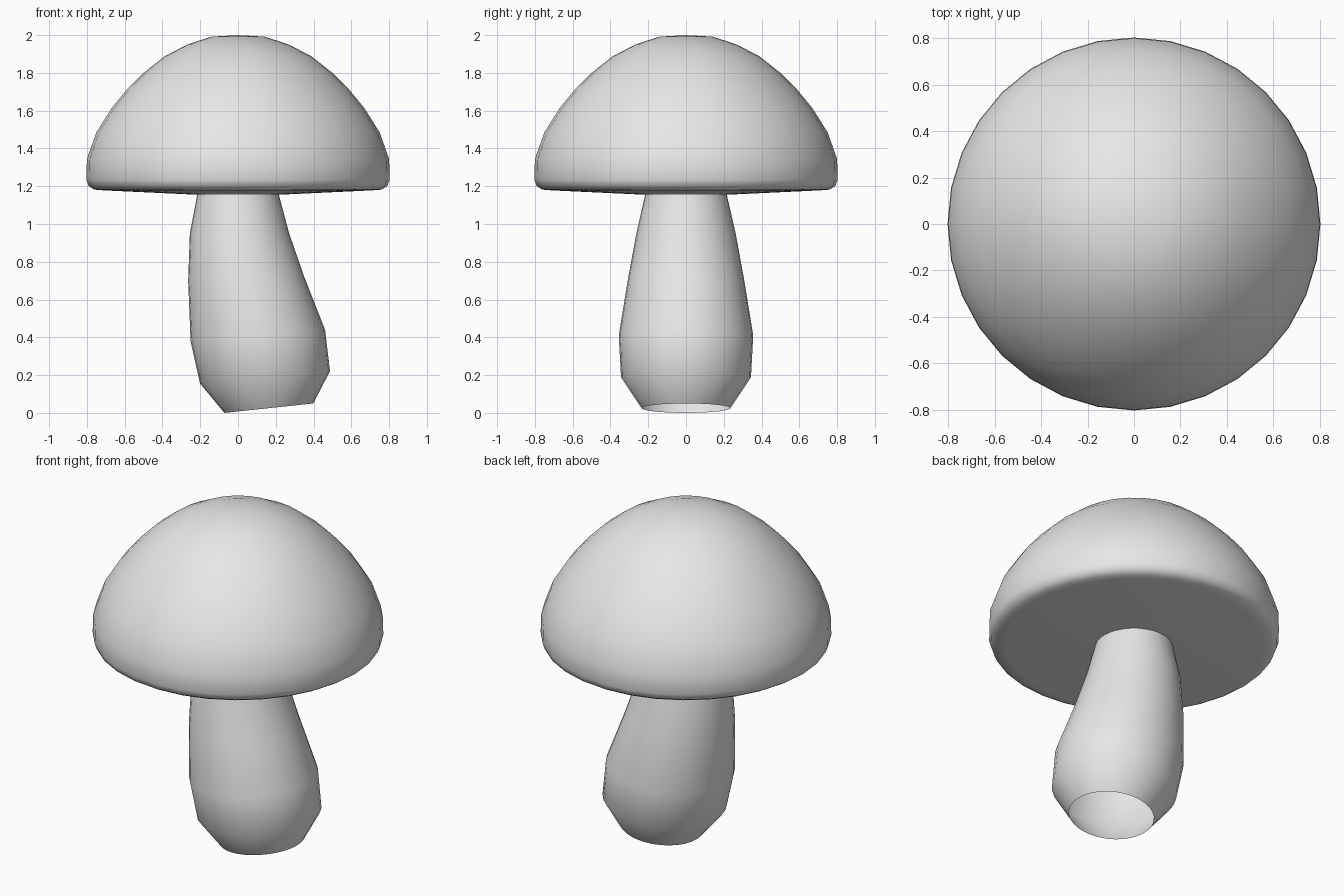
import bpy
import bmesh
import math

SIDES = 32

cube = bpy.data.objects.get("Cube")
if cube:
    bpy.data.objects.remove(cube, do_unlink=True)

grey = bpy.data.materials.new("light grey")
grey.use_nodes = True
grey.diffuse_color = (0.8, 0.8, 0.8, 1)
grey.node_tree.nodes["Principled BSDF"].inputs["Base Color"].default_value = (0.8, 0.8, 0.8, 1)


def loft(name, rings, top_z=None, bottom_z=None):
    """Skin rings of (centre x, centre z, radius, rise per unit x), top first."""
    bm = bmesh.new()
    loops = []
    for cx, cz, radius, rise in rings:
        loop = []
        for i in range(SIDES):
            a = math.tau * i / SIDES
            dx = radius * math.cos(a)
            loop.append(bm.verts.new((cx + dx, radius * math.sin(a), cz + dx * rise)))
        loops.append(loop)
    for upper, lower in zip(loops, loops[1:]):
        for i in range(SIDES):
            j = (i + 1) % SIDES
            bm.faces.new((upper[j], upper[i], lower[i], lower[j]))
    # Optional end fans
    if top_z is not None:
        tip = bm.verts.new((0, 0, top_z))
        for i in range(SIDES):
            bm.faces.new((loops[0][i], loops[0][(i + 1) % SIDES], tip))
    if bottom_z is not None:
        tip = bm.verts.new((0, 0, bottom_z))
        for i in range(SIDES):
            bm.faces.new((loops[-1][(i + 1) % SIDES], loops[-1][i], tip))
    mesh = bpy.data.meshes.new(name)
    bm.to_mesh(mesh)
    bm.free()
    mesh.materials.append(grey)
    obj = bpy.data.objects.new(name, mesh)
    bpy.context.collection.objects.link(obj)
    bpy.ops.object.select_all(action="DESELECT")
    obj.select_set(True)
    bpy.context.view_layer.objects.active = obj
    bpy.ops.object.shade_smooth_by_angle(angle=math.radians(60))
    return obj


# Domed cap with a rounded rim and shallow underside
cap_profile = [
    (0.14, 1.992), (0.265, 1.952), (0.39, 1.887), (0.50, 1.80), (0.59, 1.71),
    (0.67, 1.612), (0.75, 1.485), (0.80, 1.345), (0.803, 1.235),
    (0.79, 1.20), (0.76, 1.182), (0.71, 1.178), (0.22, 1.155),
]
loft("cap", [(0, z, r, 0) for r, z in cap_profile], top_z=2.0, bottom_z=1.155)

# Leaning stem, swollen near the foot and open at the tilted base
loft("stem", [
    (0.0, 1.16, 0.215, 0),
    (0.008, 0.95, 0.263, 0.0),
    (0.043, 0.71, 0.307, 0.04),
    (0.105, 0.41, 0.356, 0.085),
    (0.143, 0.188, 0.344, 0.095),
    (0.163, 0.025, 0.235, 0.106),
])
